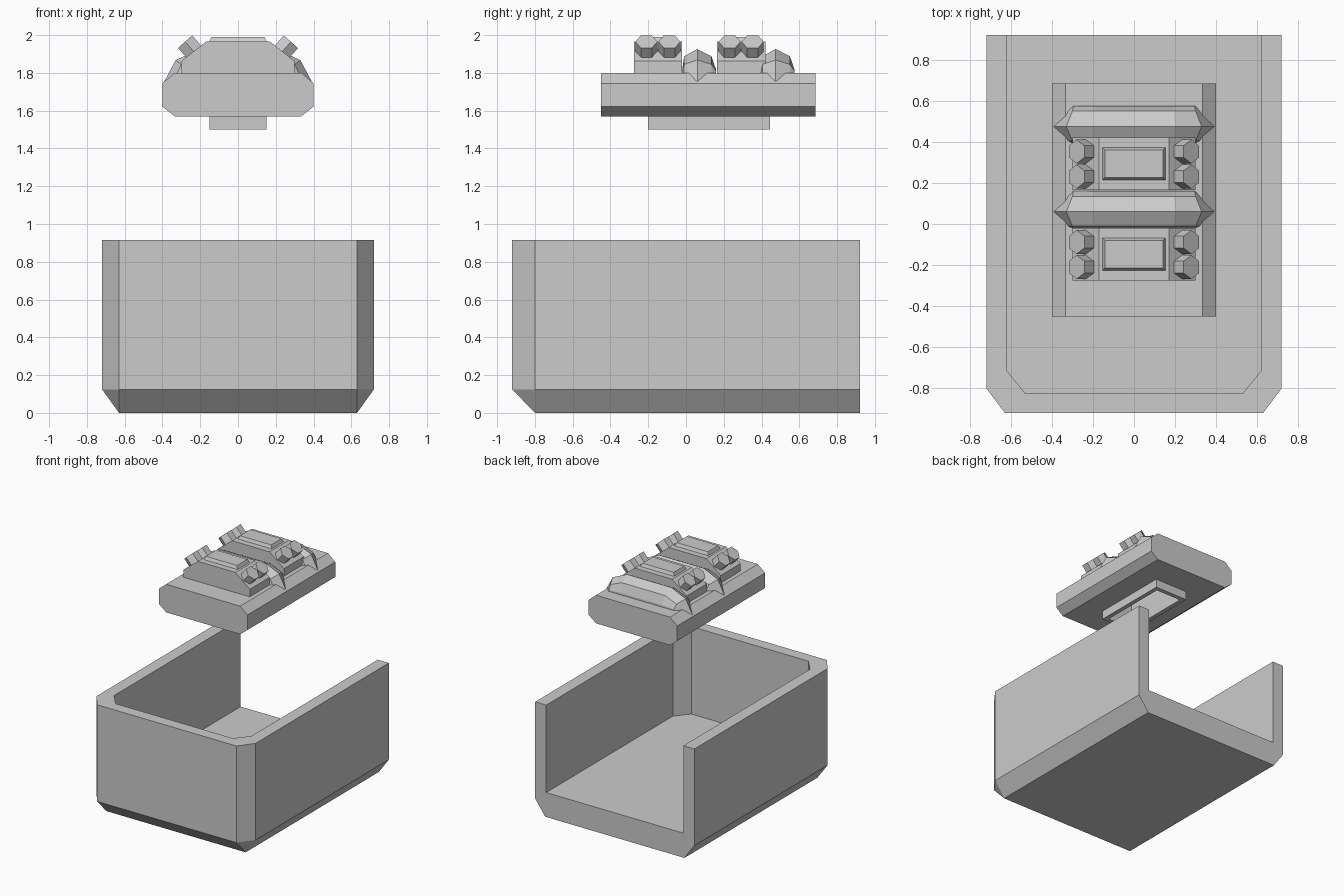
import bpy, bmesh
from mathutils import Vector

if "Cube" in bpy.data.objects:
    bpy.data.objects.remove(bpy.data.objects["Cube"])


def loft(name, rings):
    """Closed solid through a list of equal-length point rings."""
    bm = bmesh.new()
    vs = [[bm.verts.new(p) for p in r] for r in rings]
    n = len(rings[0])
    for a, b in zip(vs, vs[1:]):
        for i in range(n):
            j = (i + 1) % n
            bm.faces.new((a[i], a[j], b[j], b[i]))
    bm.faces.new(vs[0][::-1])
    bm.faces.new(vs[-1])
    bmesh.ops.remove_doubles(bm, verts=bm.verts, dist=1e-5)
    bmesh.ops.recalc_face_normals(bm, faces=bm.faces)
    me = bpy.data.meshes.new(name)
    bm.to_mesh(me)
    bm.free()
    ob = bpy.data.objects.new(name, me)
    bpy.context.collection.objects.link(ob)
    return ob


def mirrored(half):
    """Complete a half outline across x = 0."""
    return half + [(-x, z) for x, z in reversed(half)]


def extrude_y(name, half, y0, y1):
    return loft(name, [[(x, y, z) for x, z in mirrored(half)] for y in (y0, y1)])


def block(name, x, y0, y1, z0, z1, inset=0.0):
    def ring(i, z):
        return [(x - i, y1 - i, z), (-x + i, y1 - i, z), (-x + i, y0 + i, z), (x - i, y0 + i, z)]
    return loft(name, [ring(0, z0), ring(inset, z1)])


def cut(ob, cutter):
    cutter.hide_render = True
    m = ob.modifiers.new("cut", 'BOOLEAN')
    m.operation, m.solver, m.object = 'DIFFERENCE', 'EXACT', cutter
    with bpy.context.temp_override(object=ob, active_object=ob):
        bpy.ops.object.modifier_apply(modifier=m.name)


def tub_ring(x, back, front, cx, cy, z):
    half = [(x, back), (x, front + cy), (x - cx, front)]
    return [(px, py, z) for px, py in mirrored(half)]


# Open-backed tub with chamfered front corners and bottom edge
low = [(.63, .92, 0), (.63, -.80, 0), (.63, -.80, 0),
       (-.63, -.80, 0), (-.63, -.80, 0), (-.63, .92, 0)]
tub = loft("tub", [low, tub_ring(.72, .92, -.92, .09, .12, .125),
                   tub_ring(.72, .92, -.92, .09, .12, .915)])
hollow = loft("tub_cutter", [tub_ring(.62, 1.2, -.825, .09, .11, z) for z in (.2, 1.2)])
cut(tub, hollow)

# Floating engine base and the open neck beneath it
base = extrude_y("engine_base", [(.335, 1.57), (.40, 1.622), (.40, 1.745), (.335, 1.8)], -.45, .685)
neck = block("neck", .15, -.2, .445, 1.5, 1.58)
bore = block("neck_cutter", .115, -.165, .41, 1.4, 1.77)
cut(base, bore)
cut(neck, bore)
for c in (hollow, bore):
    bpy.data.objects.remove(c)

# Two cylinder pods, each with a top plate and hexagonal stubs on both sides
for k, yc in enumerate((-.148, .293), 1):
    extrude_y(f"pod_{k}", [(.30, 1.79), (.30, 1.862), (.17, 1.965)], yc - .128, yc + .128)
    block(f"pod_plate_{k}", .155, yc - .08, yc + .082, 1.96, 1.99, .014)
    for s in (-1, 1):
        for j, dy in enumerate((-.062, .06)):
            axis = Vector((s * .66, 0, .75)).normalized()
            side = Vector((0, 1, 0))
            up = axis.cross(side)
            end = Vector((s * .28, yc + dy, 1.965))
            hexa = [(1, 0), (.5, .866), (-.5, .866), (-1, 0), (-.5, -.866), (.5, -.866)]
            loft(f"stub_{k}_{'left' if s < 0 else 'right'}_{j + 1}",
                 [[end - axis * d + side * (.058 * a) + up * (.058 * b) for a, b in hexa]
                  for d in (.09, 0)])

# Two faceted bands arching across the base
foot = [(.30, 1.79), (.295, 1.81), (.19, 1.815)]
shoulder = [(.33, 1.78), (.30, 1.845), (.195, 1.888)]
ridge = [(.39, 1.755), (.33, 1.868), (.2, 1.926)]
for k, yc in enumerate((.06, .475), 1):
    sections = ((-.08, foot), (-.07, shoulder), (0, ridge), (.075, shoulder), (.1, foot))
    loft(f"arch_band_{k}", [[(x, yc + dy, z) for x, z in mirrored(h)] for dy, h in sections])
